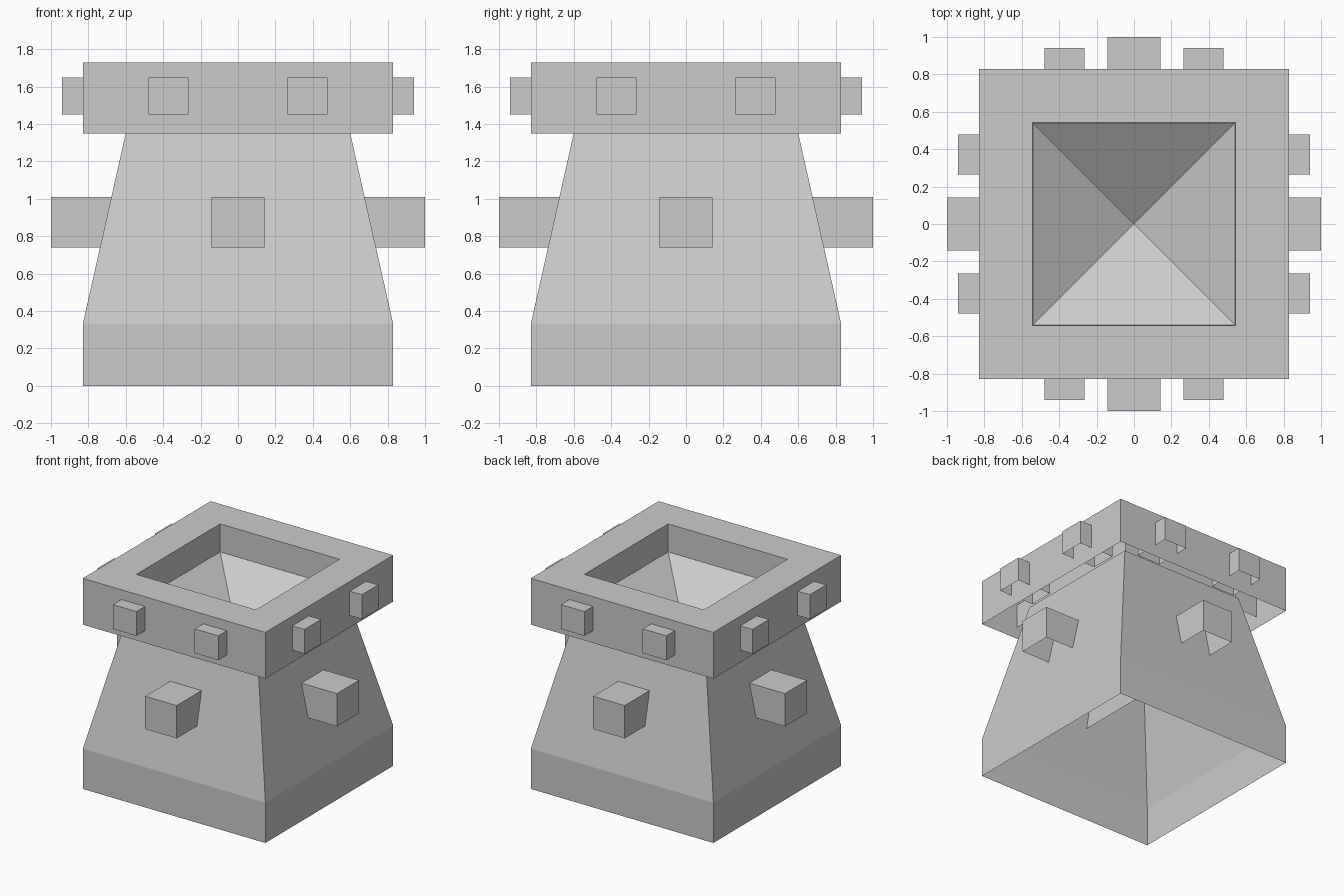
import bpy, bmesh

if "Cube" in bpy.data.objects:
    bpy.data.objects.remove(bpy.data.objects["Cube"])


def finish(name, bm):
    mesh = bpy.data.meshes.new(name)
    bm.to_mesh(mesh)
    bm.free()
    obj = bpy.data.objects.new(name, mesh)
    bpy.context.collection.objects.link(obj)
    return obj


def square_loft(name, profile, apex=None):
    """Join square rings given as (half width, z); optionally close to a point."""
    bm = bmesh.new()
    rings = [[bm.verts.new((sx * h, sy * h, z))
              for sx, sy in ((-1, -1), (1, -1), (1, 1), (-1, 1))]
             for h, z in profile]
    for a, b in zip(rings, rings[1:]):
        for i in range(4):
            j = (i + 1) % 4
            bm.faces.new((a[i], a[j], b[j], b[i]))
    if apex is not None:
        tip = bm.verts.new((0, 0, apex))
        for i in range(4):
            bm.faces.new((rings[-1][i], rings[-1][(i + 1) % 4], tip))
    return finish(name, bm)


def open_box(name, x, y, z):
    """Box without an underside, from (min, max) ranges."""
    bm = bmesh.new()
    bmesh.ops.create_cube(bm, size=1)
    for v in bm.verts:
        v.co = [r[0] if c < 0 else r[1] for c, r in zip(v.co, (x, y, z))]
    under = [f for f in bm.faces if f.normal.z < -0.9]
    bmesh.ops.delete(bm, geom=under, context='FACES_ONLY')
    return finish(name, bm)


# Tapered body, open underneath
square_loft("body", [(0.83, 0), (0.83, 0.33), (0.571, 1.48), (0.54, 1.5)])

# Overhanging collar with a sunken funnel
square_loft("collar", [(0.83, 1.35), (0.83, 1.73), (0.543, 1.73), (0.543, 1.5)], apex=1.12)

# Crossed beams running through the body
span, width, height = (-1, 1), (-0.143, 0.143), (0.74, 1.01)
open_box("beam_side_to_side", span, width, height)
open_box("beam_front_to_back", width, span, height)

# Two pegs on each side of the collar
for side in (-1, 1):
    out = tuple(sorted((side * 0.62, side * 0.94)))
    for c in (-0.372, 0.372):
        across = (c - 0.107, c + 0.107)
        open_box("collar_peg_y", across, out, (1.45, 1.65))
        open_box("collar_peg_x", out, across, (1.45, 1.65))
